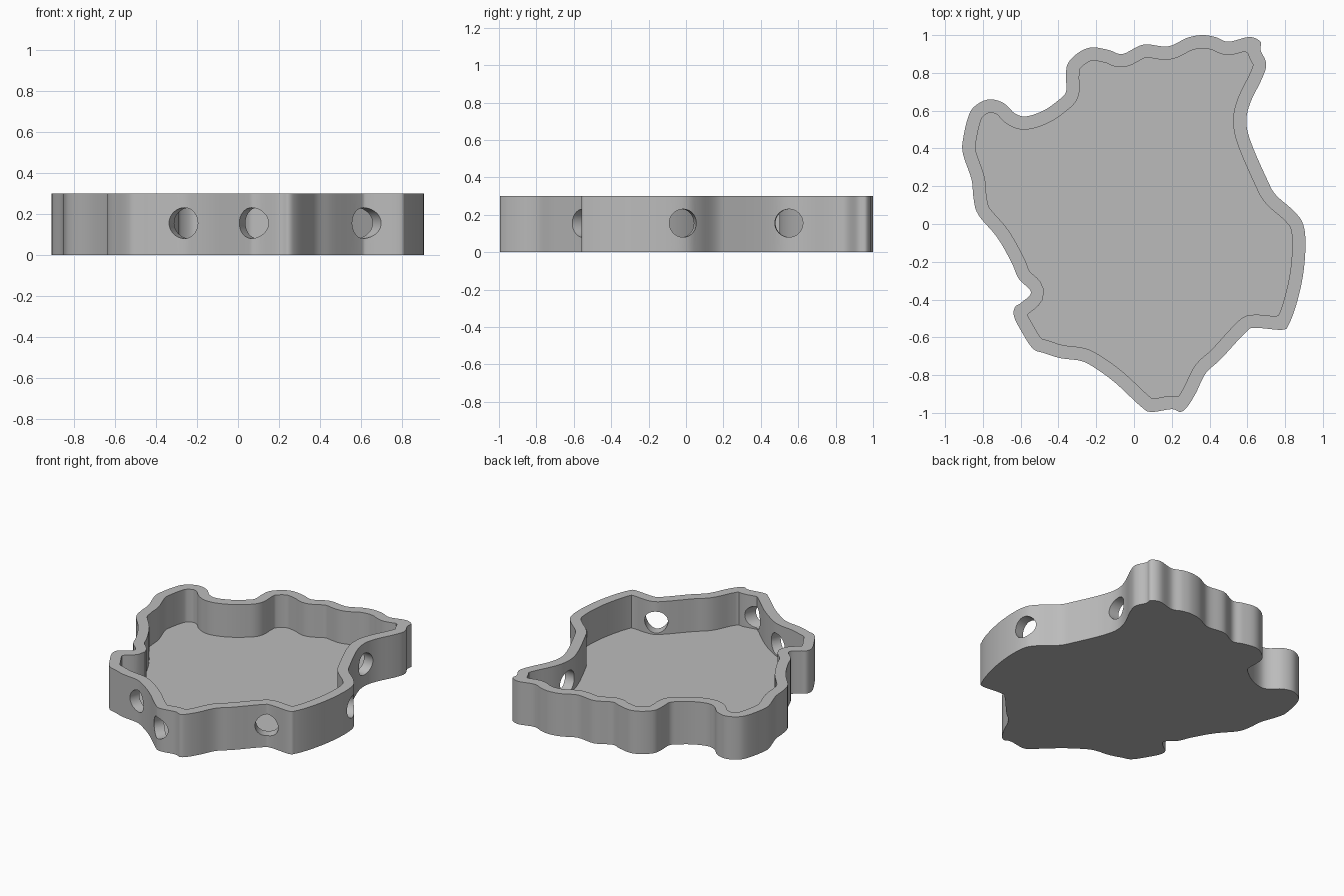
import bpy, bmesh, math
from mathutils import Vector

if "Cube" in bpy.data.objects:
    bpy.data.objects.remove(bpy.data.objects["Cube"])

HEIGHT, WALL, FLOOR = 0.30, 0.07, 0.07

# Outer contour of the tray, clockwise
OUTLINE = [
    (-.36, .78), (-.35, .85), (-.29, .91), (-.22, .935), (-.13, .92), (-.06, .90),
    (.05, .95), (.18, .94), (.28, .985), (.36, 1.0), (.43, .99), (.50, .965),
    (.61, .99), (.67, .965), (.67, .92), (.70, .85), (.68, .775), (.615, .64),
    (.595, .54), (.62, .43), (.705, .235), (.75, .155), (.845, .07), (.895, 0),
    (.908, -.11), (.895, -.27), (.86, -.425), (.82, -.53), (.785, -.56),
    (.64, -.55), (.59, -.575), (.46, -.715), (.38, -.79), (.325, -.90),
    (.28, -.97), (.245, -.995), (.20, -.98), (.09, -.995), (.035, -.965),
    (-.10, -.84), (-.21, -.76), (-.28, -.725), (-.39, -.71), (-.47, -.685),
    (-.535, -.66), (-.595, -.57), (-.635, -.49), (-.63, -.44), (-.595, -.415),
    (-.545, -.36), (-.61, -.29), (-.65, -.20), (-.725, -.07), (-.825, .05),
    (-.85, .14), (-.86, .235), (-.905, .37), (-.905, .45), (-.875, .575),
    (-.835, .63), (-.765, .66), (-.69, .64), (-.63, .585), (-.57, .57),
    (-.48, .60), (-.40, .655), (-.36, .70),
]


def smooth_loop(points, steps):
    """Closed Catmull-Rom curve through the points."""
    p = [Vector(q) for q in points]
    n, out = len(p), []
    for i in range(n):
        a, b, c, d = p[i - 1], p[i], p[(i + 1) % n], p[(i + 2) % n]
        for s in range(steps):
            t = s / steps
            out.append(0.5 * (2 * b + (c - a) * t + (2 * a - 5 * b + 4 * c - d) * t * t
                              + (3 * b - a - 3 * c + d) * t ** 3))
    return out


def inset_loop(loop, dist):
    """Parallel contour inside a clockwise loop, without overlaps."""
    n, out = len(loop), []
    for i, p in enumerate(loop):
        t = (loop[(i + 1) % n] - loop[i - 1]).normalized()
        q = p + Vector((t.y, -t.x)) * dist
        if min((q - r).length for r in loop) > dist * 0.985:
            if not out or (q - out[-1]).length > 0.004:
                out.append(q)
    return out


def add_object(name, bm):
    bmesh.ops.recalc_face_normals(bm, faces=bm.faces)
    mesh = bpy.data.meshes.new(name)
    bm.to_mesh(mesh)
    bm.free()
    obj = bpy.data.objects.new(name, mesh)
    bpy.context.collection.objects.link(obj)
    return obj


def prism(name, loop, z0, z1):
    bm = bmesh.new()
    face = bm.faces.new([bm.verts.new((p.x, p.y, z0)) for p in loop])
    ext = bmesh.ops.extrude_face_region(bm, geom=[face], use_keep_orig=True)
    top = [v for v in ext["geom"] if isinstance(v, bmesh.types.BMVert)]
    bmesh.ops.translate(bm, verts=top, vec=(0, 0, z1 - z0))
    return add_object(name, bm)


def hole_cutter(x, y, direction):
    bm = bmesh.new()
    bmesh.ops.create_cone(bm, cap_ends=True, segments=40, radius1=0.075,
                          radius2=0.075, depth=0.34)
    obj = add_object("hole_cutter", bm)
    obj.rotation_euler = Vector((*direction, 0)).to_track_quat("Z", "Y").to_euler()
    obj.location = (x, y, 0.155)
    return obj


# Tray body and the cavity above its floor
outer = smooth_loop(OUTLINE, 5)
tray = prism("tray", outer, 0, HEIGHT)
cutters = [prism("cavity_cutter", inset_loop(outer, WALL), FLOOR, HEIGHT + 0.1)]

# Round holes through the front and right walls
for x, y, d in [(-.243, -.68, (-.35, -.93)), (.088, -.94, (-.40, -.91)),
                (.605, -.54, (.50, -.87)), (.865, -.02, (.98, .15)),
                (.565, .552, (1, -.05))]:
    cutters.append(hole_cutter(x, y, d))

bpy.context.view_layer.objects.active = tray
tray.select_set(True)
for c in cutters:
    mod = tray.modifiers.new("cut", "BOOLEAN")
    mod.operation, mod.solver, mod.object = "DIFFERENCE", "EXACT", c
    bpy.ops.object.modifier_apply(modifier=mod.name)
for c in cutters:
    bpy.data.objects.remove(c, do_unlink=True)

# Plain grey finish
grey = bpy.data.materials.new("grey")
grey.diffuse_color = (0.5, 0.5, 0.5, 1)
grey.use_nodes = True
grey.node_tree.nodes["Principled BSDF"].inputs["Base Color"].default_value = grey.diffuse_color
tray.data.materials.clear()
tray.data.materials.append(grey)
for f in tray.data.polygons:
    f.material_index = 0
bpy.ops.object.shade_smooth_by_angle(angle=math.radians(30))
